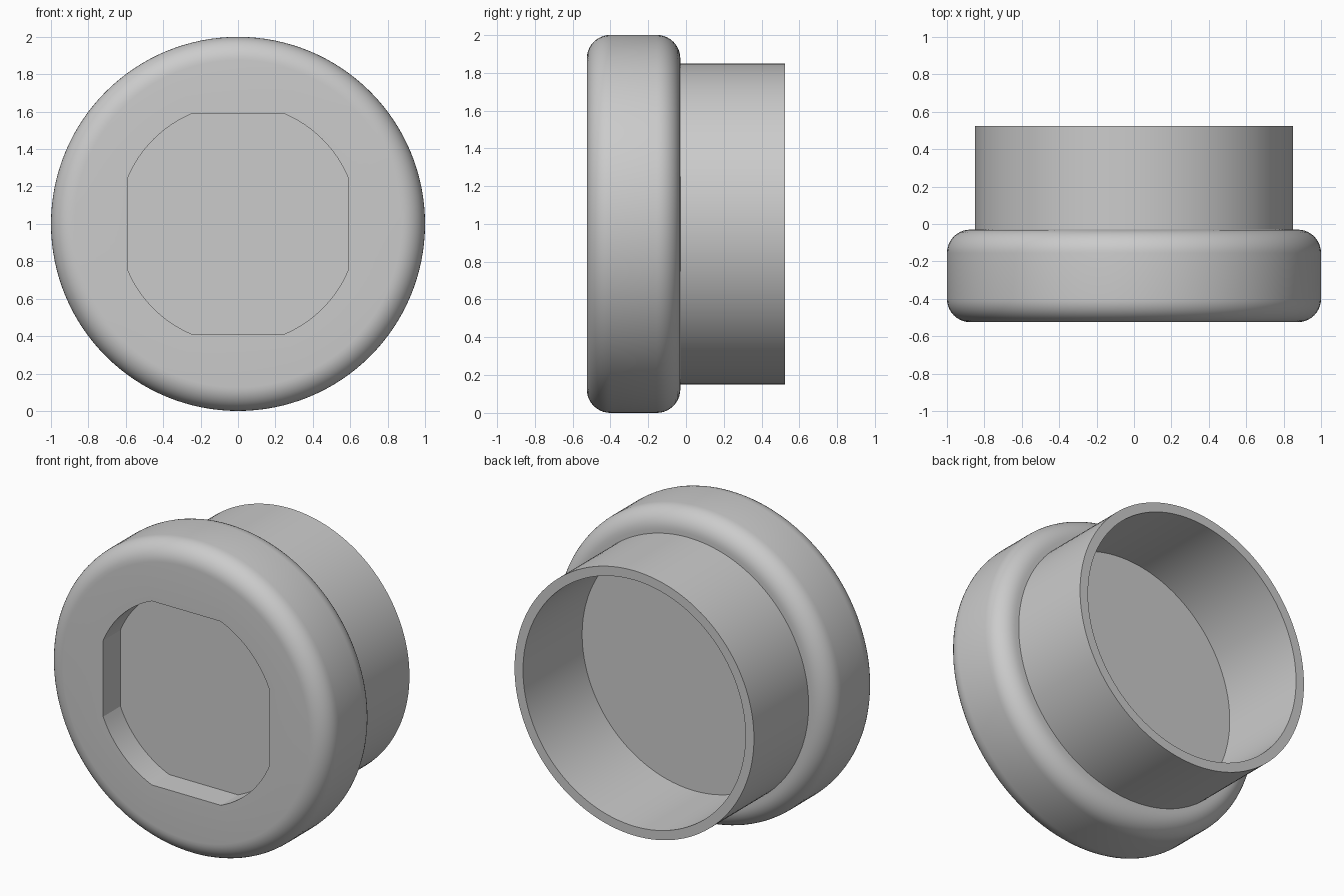
import bpy, bmesh
from math import sin, cos, pi, radians

cube = bpy.data.objects.get("Cube")
if cube:
    bpy.data.objects.remove(cube, do_unlink=True)

SEGMENTS = 128
FRONT, SHOULDER, BACK = -0.525, -0.03, 0.525
FILLET = 0.125
CENTRE_Z = 1.0

grey = bpy.data.materials.new("plain_grey")
grey.use_nodes = True
colour = (0.6, 0.6, 0.6, 1)
grey.diffuse_color = colour
grey.node_tree.nodes["Principled BSDF"].inputs["Base Color"].default_value = colour


def round_ring(radius):
    return lambda angle: radius


def four_flat_ring(half_width):
    """Circle trimmed by four flats, with corners 22.5 degrees off each axis."""
    circle = half_width / cos(pi / 8)
    return lambda angle: min(circle, half_width / max(abs(cos(angle)), abs(sin(angle))))


def lathe(name, profile, fill_first=False, fill_last=False):
    """Skin rings of (radius function, y) around the y axis."""
    bm = bmesh.new()
    rings = []
    for radius, y in profile:
        ring = []
        for i in range(SEGMENTS):
            a = 2 * pi * i / SEGMENTS
            r = radius(a)
            ring.append(bm.verts.new((r * cos(a), y, CENTRE_Z + r * sin(a))))
        rings.append(ring)
    for a, b in zip(rings, rings[1:]):
        for i in range(SEGMENTS):
            j = (i + 1) % SEGMENTS
            bm.faces.new((a[i], b[i], b[j], a[j]))
    if fill_first:
        bm.faces.new(rings[0])
    if fill_last:
        bm.faces.new(rings[-1][::-1])
    mesh = bpy.data.meshes.new(name)
    bm.to_mesh(mesh)
    bm.free()
    mesh.materials.append(grey)
    obj = bpy.data.objects.new(name, mesh)
    bpy.context.collection.objects.link(obj)
    bpy.ops.object.select_all(action="DESELECT")
    obj.select_set(True)
    bpy.context.view_layer.objects.active = obj
    bpy.ops.object.shade_smooth_by_angle(angle=radians(15))
    return obj


# Rounded head with a four-flat recess in its front
recess = four_flat_ring(0.59)
head = [(recess, FRONT + 0.175), (recess, FRONT)]
STEPS = 10
for centre_y, start in ((FRONT + FILLET, -pi / 2), (SHOULDER - FILLET, 0)):
    for k in range(STEPS + 1):
        t = start + k * pi / 2 / STEPS
        head.append((round_ring(1 - FILLET + FILLET * cos(t)), centre_y + FILLET * sin(t)))
head.append((round_ring(0.85), SHOULDER))
lathe("rounded_head", head, fill_first=True)

# Hollow sleeve behind the head, closed by a floor inside
outer, inner = round_ring(0.85), round_ring(0.79)
lathe("hollow_sleeve",
      [(outer, SHOULDER), (outer, BACK), (inner, BACK), (inner, BACK - 0.6)],
      fill_last=True)
